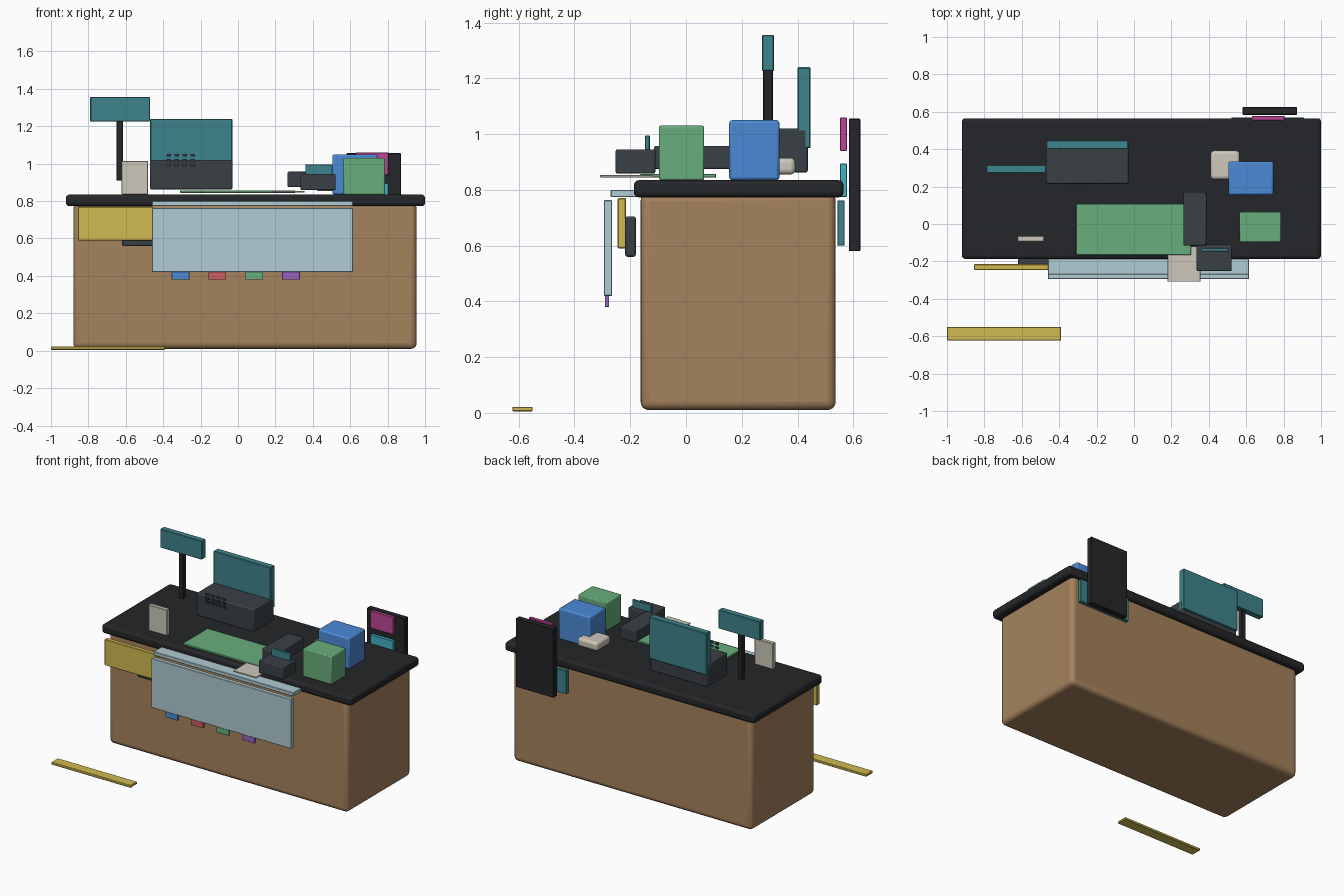
import bpy, bmesh
from mathutils import Vector

if "Cube" in bpy.data.objects:
    bpy.data.objects.remove(bpy.data.objects["Cube"])


def material(name, rgb):
    m = bpy.data.materials.new(name)
    lin = [(c / 255 / 12.92) if c < 10 else ((c / 255 + 0.055) / 1.055) ** 2.4 for c in rgb]
    m.diffuse_color = (*lin, 1)
    m.use_nodes = True
    m.node_tree.nodes["Principled BSDF"].inputs["Base Color"].default_value = m.diffuse_color
    return m


WOOD = material("wood", (165, 130, 93))
BLACK = material("black", (37, 38, 41))
DARK = material("charcoal", (58, 64, 70))
TEAL = material("teal", (62, 132, 140))
GREEN = material("green", (105, 175, 125))
BLUE = material("blue", (76, 138, 214))
RED = material("red", (205, 95, 95))
PURPLE = material("purple", (150, 100, 190))
GLASS = material("pale_blue", (176, 204, 211))
YELLOW = material("yellow", (208, 187, 80))
CREAM = material("cream", (205, 200, 188))
PINK = material("magenta", (190, 70, 150))
CYAN = material("cyan", (65, 178, 195))


def box(name, x, y, z, mat, bevel=0.003, segments=1):
    """Box from (min, max) ranges, with optional rounded edges."""
    bm = bmesh.new()
    bmesh.ops.create_cube(bm, size=1)
    lo, hi = Vector((x[0], y[0], z[0])), Vector((x[1], y[1], z[1]))
    for v in bm.verts:
        v.co = (lo + hi) / 2 + v.co * (hi - lo)
    mesh = bpy.data.meshes.new(name)
    bm.to_mesh(mesh)
    bm.free()
    ob = bpy.data.objects.new(name, mesh)
    bpy.context.collection.objects.link(ob)
    mesh.materials.append(mat)
    if bevel:
        b = ob.modifiers.new("Bevel", "BEVEL")
        b.width, b.segments = bevel, segments
    if segments > 1:
        bpy.ops.object.select_all(action="DESELECT")
        bpy.context.view_layer.objects.active = ob
        ob.select_set(True)
        bpy.ops.object.shade_smooth_by_angle()
    return ob


# Counter and floor strip
box("counter_body", (-0.88, 0.955), (-0.163, 0.537), (0.01, 0.79), WOOD, 0.03, 4)
box("counter_top", (-0.92, 1.0), (-0.187, 0.565), (0.773, 0.835), BLACK, 0.018, 3)
box("floor_strip", (-1.0, -0.39), (-0.623, -0.55), (0.005, 0.022), YELLOW)

# Glass front with hanging tabs
box("glass_front", (-0.46, 0.615), (-0.295, -0.265), (0.42, 0.763), GLASS)
box("glass_shelf", (-0.46, 0.615), (-0.27, -0.1), (0.774, 0.8), GLASS)
for i, mat in enumerate((BLUE, RED, GREEN, PURPLE)):
    x = -0.355 + i * 0.197
    box(f"hanging_tab_{i}", (x, x + 0.095), (-0.291, -0.276), (0.38, 0.48), mat, 0.001)

# Signs on and in front of the counter
box("checkout_sign", (-0.855, -0.455), (-0.245, -0.215), (0.59, 0.77), YELLOW)
box("front_drawer_plate", (-0.62, -0.34), (-0.218, -0.18), (0.56, 0.705), DARK, 0.008, 2)
box("small_counter_sign", (-0.622, -0.48), (-0.095, -0.065), (0.836, 1.015), CREAM)

# Till with its screen and keys
box("till_base", (-0.47, -0.03), (0.215, 0.437), (0.862, 1.02), DARK, 0.008, 2)
box("till_screen", (-0.47, -0.03), (0.4, 0.447), (0.95, 1.24), TEAL, 0.004)
for row in range(3):
    for col in range(4):
        x, z = -0.383 + col * 0.043, 0.985 + row * 0.027
        box(f"till_key_{row}_{col}", (x, x + 0.025), (0.183, 0.196), (z, z + 0.012), DARK, 0)

# Customer display on a pole
box("display_pole", (-0.65, -0.615), (0.277, 0.312), (0.91, 1.24), BLACK)
box("customer_display", (-0.79, -0.47), (0.273, 0.315), (1.226, 1.356), TEAL)

# Counter mat, receipt, card terminal and scanner
box("counter_mat", (-0.31, 0.305), (-0.165, 0.108), (0.844, 0.857), GREEN, 0.002)
box("receipt", (0.18, 0.355), (-0.308, -0.12), (0.845, 0.853), CREAM, 0.001)
box("scanner", (0.265, 0.387), (-0.115, 0.172), (0.875, 0.957), DARK, 0.006, 2)
box("card_terminal", (0.335, 0.522), (-0.252, -0.11), (0.858, 0.945), DARK, 0.006, 2)
box("terminal_screen", (0.36, 0.505), (-0.147, -0.13), (0.92, 0.995), TEAL, 0.002)

# Boxes and controller-like pad on the counter
box("green_box", (0.565, 0.785), (-0.097, 0.065), (0.835, 1.03), GREEN, 0.006, 2)
box("blue_box", (0.505, 0.745), (0.155, 0.335), (0.835, 1.05), BLUE, 0.01, 2)
box("rounded_pad", (0.41, 0.565), (0.238, 0.392), (0.855, 0.915), CREAM, 0.018, 4)

# Rear display board with panels
box("rear_board", (0.58, 0.872), (0.584, 0.625), (0.58, 1.056), BLACK)
box("upper_panel", (0.63, 0.805), (0.553, 0.577), (0.94, 1.06), PINK, 0.002)
box("lower_panel", (0.63, 0.805), (0.553, 0.577), (0.775, 0.895), CYAN, 0.002)
box("rear_sign", (0.52, 0.91), (0.543, 0.569), (0.6, 0.762), TEAL, 0.002)
